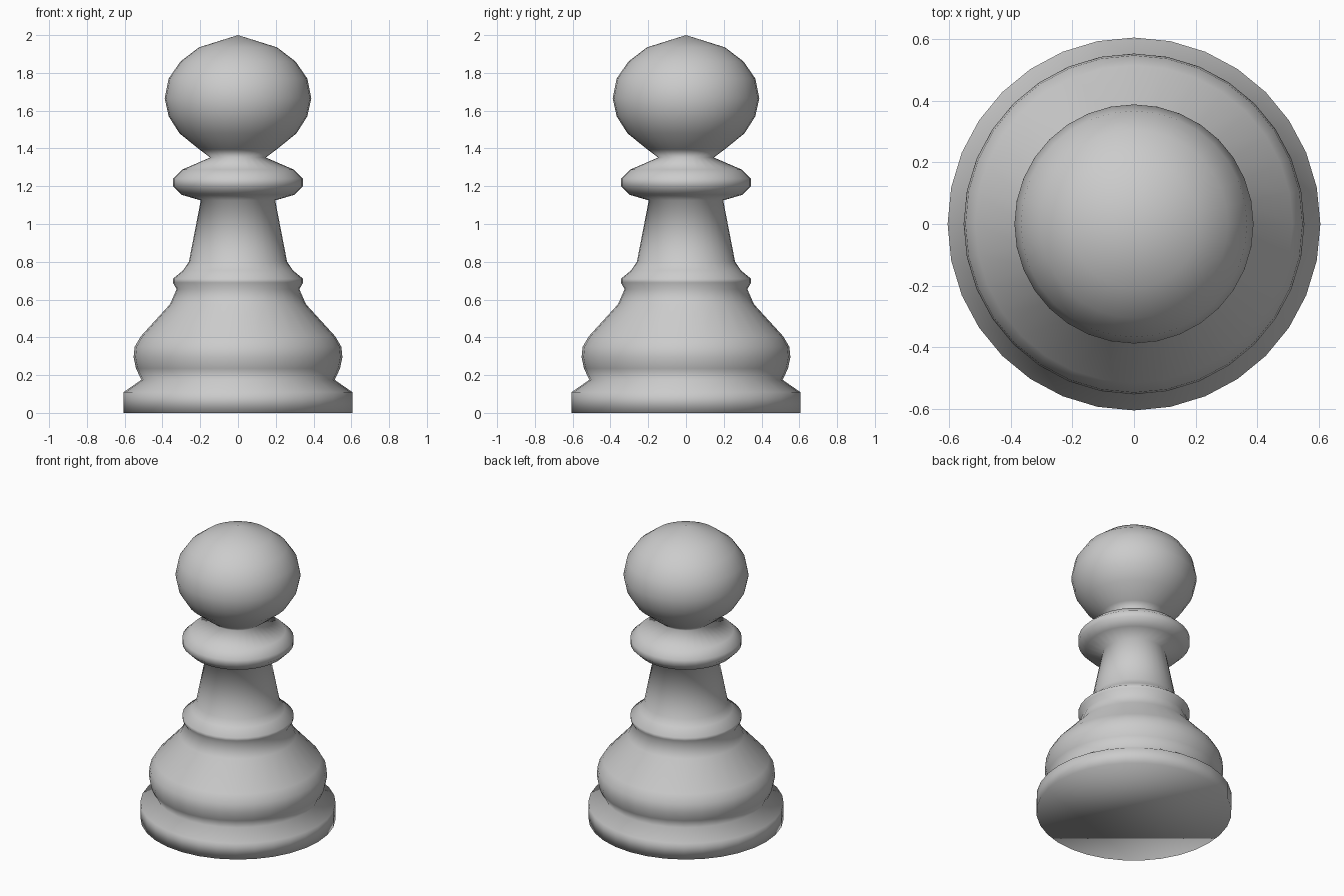
import bpy, bmesh, math

if "Cube" in bpy.data.objects:
    bpy.data.objects.remove(bpy.data.objects["Cube"])

SIDES = 32

# Turned profile (radius, height), base to tip
base = [(0.605, 0.0), (0.605, 0.11), (0.512, 0.175)]
belly = [(0.54, 0.235), (0.553, 0.295), (0.547, 0.35), (0.515, 0.405), (0.36, 0.575), (0.325, 0.655)]
ring = [(0.345, 0.69), (0.345, 0.71), (0.29, 0.755)]
stem = [(0.26, 0.80), (0.197, 1.125)]
collar = [(0.30, 1.155), (0.345, 1.20), (0.345, 1.24), (0.295, 1.288), (0.147, 1.352)]
head = [(0.205, 1.395), (0.31, 1.48), (0.367, 1.57), (0.388, 1.665), (0.367, 1.77),
        (0.305, 1.86), (0.207, 1.935), (0.0, 2.0)]
profile = base + belly + ring + stem + collar + head

# Lathe the profile around z
bm = bmesh.new()
verts = [bm.verts.new((r, 0, z)) for r, z in profile]
edges = [bm.edges.new(pair) for pair in zip(verts, verts[1:])]
bmesh.ops.spin(bm, geom=verts + edges, cent=(0, 0, 0), axis=(0, 0, 1),
               angle=math.tau, steps=SIDES)
bmesh.ops.remove_doubles(bm, verts=bm.verts[:], dist=0.0005)

# Close the underside
bmesh.ops.holes_fill(bm, edges=[e for e in bm.edges if e.is_boundary], sides=0)
bmesh.ops.recalc_face_normals(bm, faces=bm.faces[:])
for face in bm.faces:
    face.smooth = True

mesh = bpy.data.meshes.new("chess_pawn")
bm.to_mesh(mesh)
bm.free()
bpy.context.collection.objects.link(bpy.data.objects.new("chess_pawn", mesh))
